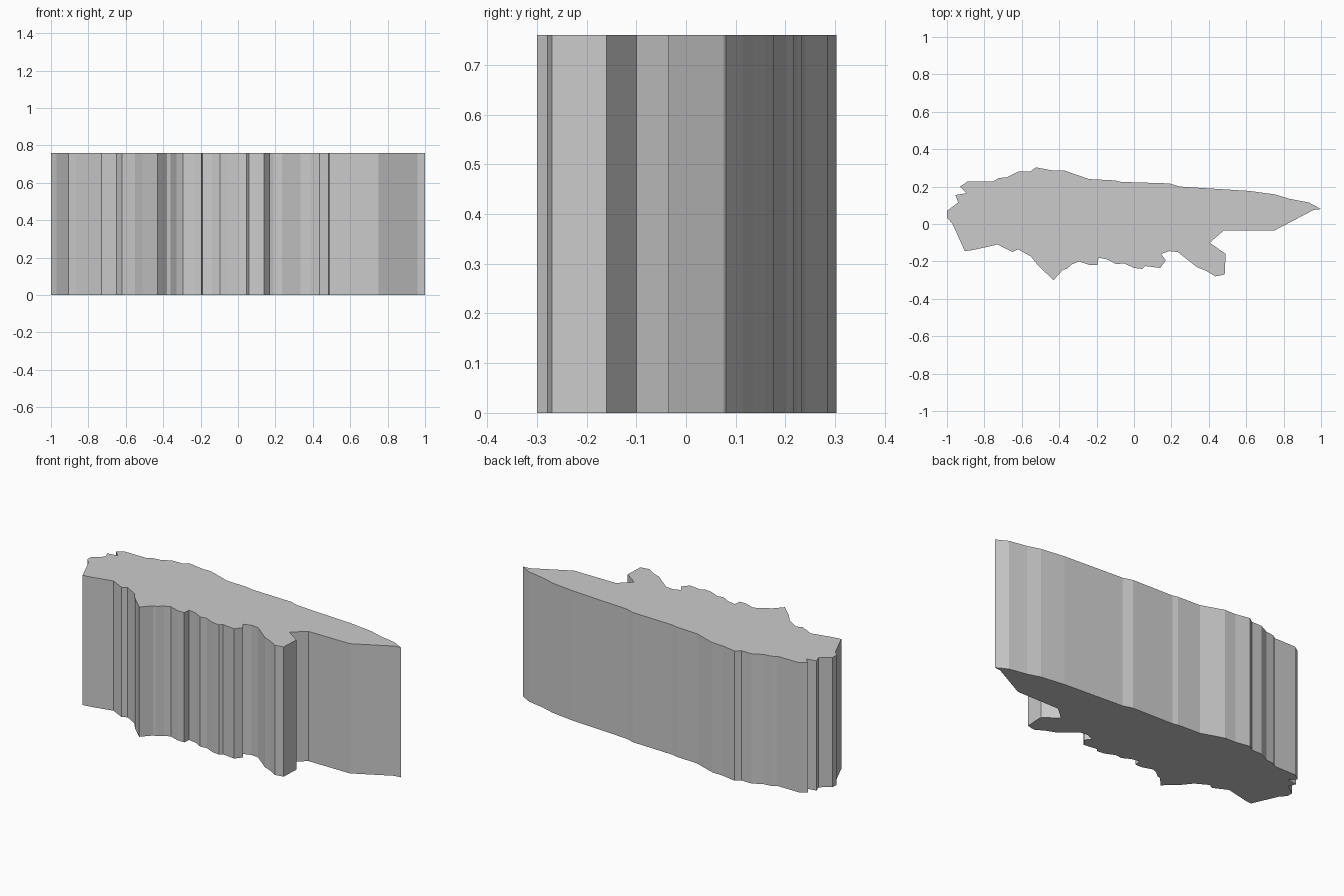
import bpy, bmesh

HEIGHT = 0.76

# Ragged plan outline, going round from the left tip along the back edge
BACK = [(-1, .07), (-.94, .115), (-.955, .155), (-.895, .165), (-.93, .2),
        (-.89, .227), (-.755, .227), (-.725, .245), (-.68, .25), (-.62, .28),
        (-.555, .28), (-.525, .303), (-.44, .287), (-.37, .285), (-.24, .24),
        (-.1, .233), (-.07, .225), (.19, .217), (.245, .2), (.615, .177),
        (.755, .158), (.83, .135), (.935, .115), (1, .08)]
# Front edge, returning from the right tip
FRONT = [(.96, .075), (.75, -.035), (.48, -.035), (.405, -.1), (.49, -.16),
         (.485, -.27), (.435, -.28), (.385, -.25), (.335, -.23), (.235, -.15),
         (.19, -.145), (.145, -.16), (.17, -.195), (.14, -.235), (.06, -.225),
         (.045, -.24), (0, -.235), (-.055, -.21), (-.095, -.215), (-.14, -.19),
         (-.19, -.18), (-.195, -.22), (-.235, -.22), (-.295, -.2), (-.33, -.215),
         (-.36, -.24), (-.38, -.245), (-.43, -.3), (-.51, -.225), (-.55, -.175),
         (-.62, -.135), (-.65, -.15), (-.73, -.11), (-.865, -.14), (-.905, -.145),
         (-.97, 0), (-1, .035)]


def extrude_outline(name, outline, height):
    bm = bmesh.new()
    base = bm.faces.new([bm.verts.new((x, y, 0)) for x, y in outline])
    top = bmesh.ops.extrude_face_region(bm, geom=[base], use_keep_orig=True)["geom"]
    bmesh.ops.translate(bm, vec=(0, 0, height),
                        verts=[g for g in top if isinstance(g, bmesh.types.BMVert)])
    bmesh.ops.recalc_face_normals(bm, faces=bm.faces)
    mesh = bpy.data.meshes.new(name)
    bm.to_mesh(mesh)
    bm.free()
    obj = bpy.data.objects.new(name, mesh)
    bpy.context.collection.objects.link(obj)
    return obj


# Flat-topped slab with sheer faceted walls
extrude_outline("rock_slab", BACK + FRONT, HEIGHT)
